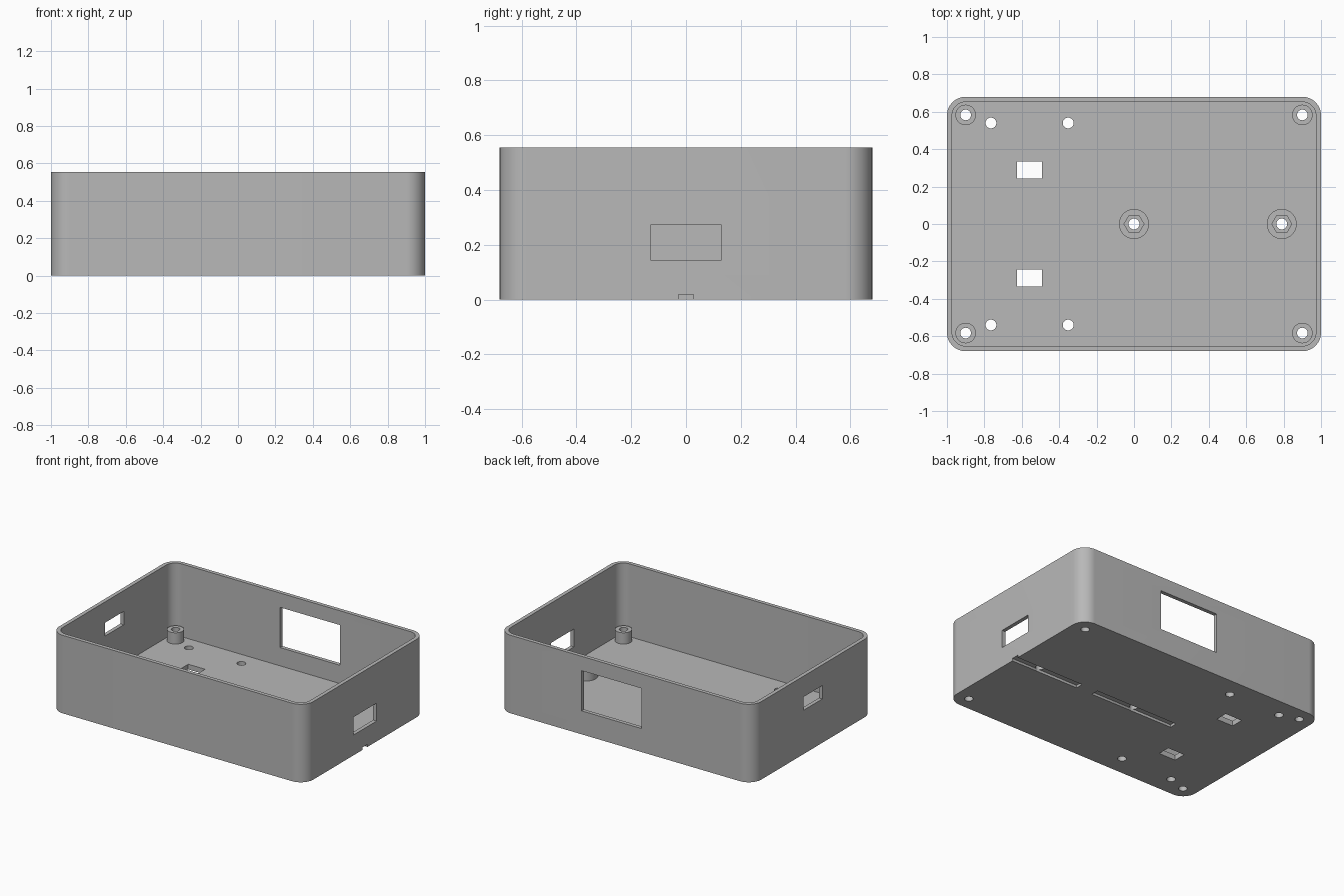
import bpy
import bmesh
from math import cos, sin, pi, radians

old = bpy.data.objects.get("Cube")
if old:
    bpy.data.objects.remove(old, do_unlink=True)

# Overall sizes
HX, HY, HEIGHT = 1.0, 0.68, 0.555
WALL, FLOOR, CORNER = 0.0275, 0.037, 0.1
POST_TOP = 0.117
GROOVE = 0.018

grey = bpy.data.materials.new("plain grey")
grey.use_nodes = True
grey.diffuse_color = (0.48, 0.48, 0.48, 1)
grey.node_tree.nodes["Principled BSDF"].inputs["Base Color"].default_value = (0.48, 0.48, 0.48, 1)


def prism(name, outline, z0, z1):
    """Extrude a counter-clockwise outline from z0 up to z1."""
    bm = bmesh.new()
    face = bm.faces.new([bm.verts.new((x, y, z0)) for x, y in outline])
    top = bmesh.ops.extrude_face_region(bm, geom=[face])["geom"]
    verts = [v for v in top if isinstance(v, bmesh.types.BMVert)]
    bmesh.ops.translate(bm, verts=verts, vec=(0, 0, z1 - z0))
    bmesh.ops.recalc_face_normals(bm, faces=bm.faces)
    mesh = bpy.data.meshes.new(name)
    bm.to_mesh(mesh)
    bm.free()
    mesh.materials.append(grey)
    obj = bpy.data.objects.new(name, mesh)
    bpy.context.collection.objects.link(obj)
    return obj


def circle(x, y, r, n=32):
    return [(x + r * cos(2 * pi * i / n), y + r * sin(2 * pi * i / n)) for i in range(n)]


def rect(x0, x1, y0, y1):
    return [(x0, y0), (x1, y0), (x1, y1), (x0, y1)]


def rounded(hx, hy, r, n=16):
    pts = []
    for k, (sx, sy) in enumerate([(1, 1), (-1, 1), (-1, -1), (1, -1)]):
        for i in range(n + 1):
            a = (k + i / n) * pi / 2
            pts.append((sx * (hx - r) + r * cos(a), sy * (hy - r) + r * sin(a)))
    return pts


def select_only(obj):
    bpy.ops.object.select_all(action='DESELECT')
    obj.select_set(True)
    bpy.context.view_layer.objects.active = obj


def cut(obj, outline, z0, z1):
    """Subtract a prism from an object."""
    cutter = prism("cutter", outline, z0, z1)
    cutter.hide_render = True
    mod = obj.modifiers.new("cut", 'BOOLEAN')
    mod.operation = 'DIFFERENCE'
    mod.solver = 'EXACT'
    mod.object = cutter
    select_only(obj)
    bpy.ops.object.modifier_apply(modifier=mod.name)
    bpy.data.objects.remove(cutter, do_unlink=True)


# Open-topped tray with rounded corners
tray = prism("tray", rounded(HX, HY, CORNER), 0, HEIGHT)
cut(tray, rounded(HX - WALL, HY - WALL, CORNER - WALL), FLOOR, HEIGHT + 0.1)

# Wall windows: one on each end and a large one at the back
cut(tray, rect(0.9, 1.1, -0.13, 0.13), 0.145, 0.272)
cut(tray, rect(-1.1, -0.9, -0.105, 0.105), 0.312, 0.407)
cut(tray, rect(-0.125, 0.345, 0.6, 0.75), 0.167, 0.453)

# Grooves under the floor, the first one running out through the end
cut(tray, rect(0.46, 1.1, -0.0275, 0.0275), -0.1, GROOVE)
cut(tray, rect(-0.33, 0.33, -0.0275, 0.0275), -0.1, GROOVE)

# Floor slots and mounting holes
for side in (-1, 1):
    mid = side * 0.288
    cut(tray, rect(-0.625, -0.492, mid - 0.045, mid + 0.045), -0.1, 0.1)
    for x in (-0.765, -0.352):
        cut(tray, circle(x, side * 0.54, 0.029), -0.1, 0.1)

parts = [tray]

# Corner posts with screw holes through the floor
for x in (-0.9, 0.9):
    for y in (-0.583, 0.583):
        post = prism("corner_post", circle(x, y, 0.055), FLOOR, POST_TOP)
        for obj in (post, tray):
            cut(obj, circle(x, y, 0.0285), -0.1, 0.2)
        parts.append(post)

# Wide posts with hexagonal nut pockets
for x in (0, 0.79):
    post = prism("nut_post", circle(x, 0, 0.08, 40), FLOOR, POST_TOP)
    cut(post, circle(x, 0, 0.053, 6), 0.065, 0.2)
    for obj in (post, tray):
        cut(obj, circle(x, 0, 0.029), -0.1, 0.2)
    parts.append(post)

for obj in parts:
    select_only(obj)
    bpy.ops.object.shade_smooth_by_angle(angle=radians(30))
